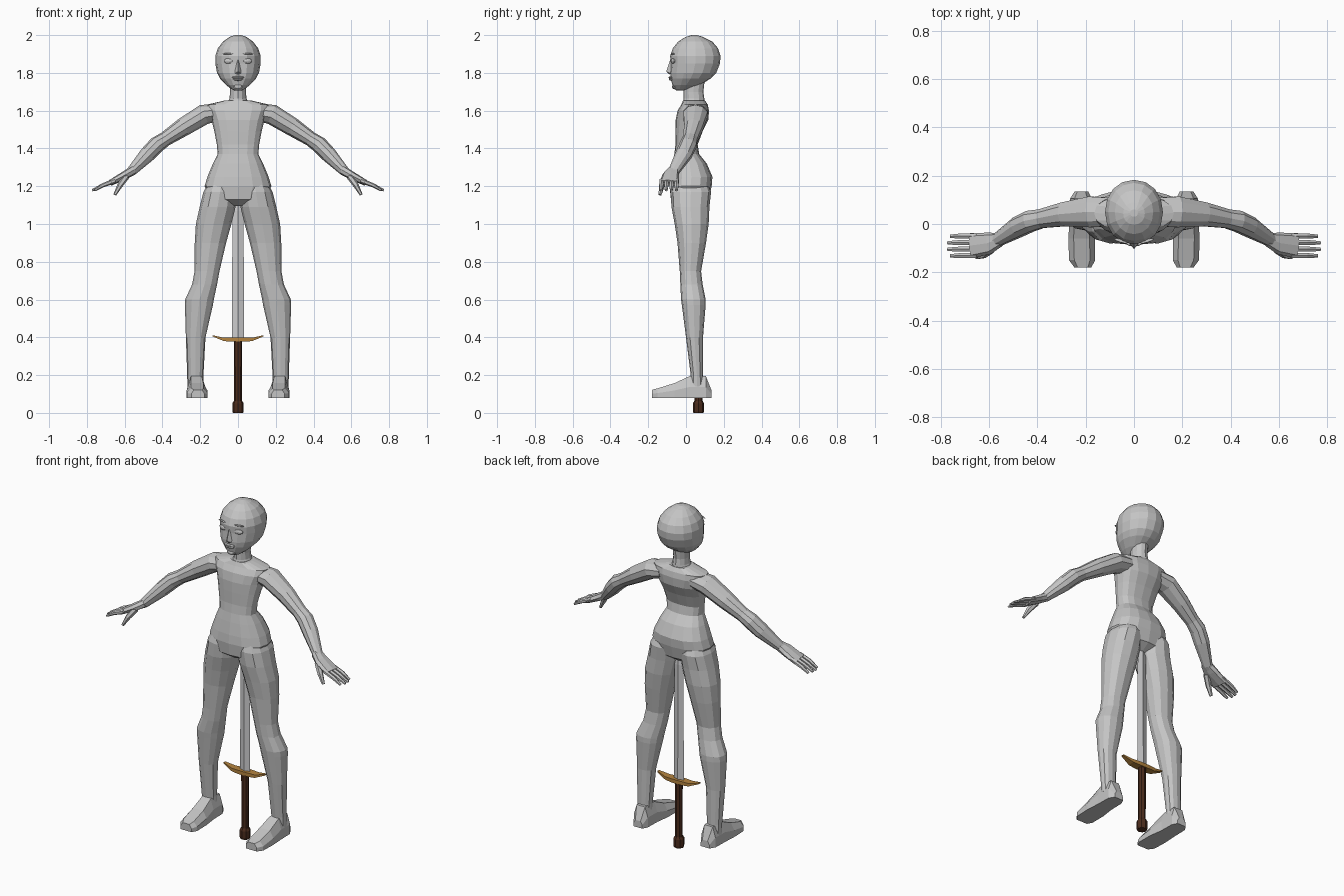
import bpy, bmesh, math
from mathutils import Vector as V


def material(name, rgb):
    m = bpy.data.materials.new(name)
    m.diffuse_color = (*rgb, 1)
    return m


SKIN = material("body grey", (0.56, 0.56, 0.56))
STEEL = material("blade grey", (0.6, 0.6, 0.61))
GOLD = material("guard gold", (0.46, 0.23, 0.05))
WOOD = material("grip brown", (0.07, 0.025, 0.012))


def finish(name, bm, mat):
    bmesh.ops.recalc_face_normals(bm, faces=bm.faces[:])
    me = bpy.data.meshes.new(name)
    bm.to_mesh(me)
    bm.free()
    me.materials.append(mat)
    ob = bpy.data.objects.new(name, me)
    bpy.context.collection.objects.link(ob)
    return ob


def skin(name, rings, mat, s=1):
    """Bridge a list of point rings and cap both ends; s=-1 mirrors in x."""
    bm = bmesh.new()
    loops = [[bm.verts.new((p[0] * s, p[1], p[2])) for p in r] for r in rings]
    n = len(loops[0])
    for a, b in zip(loops, loops[1:]):
        for i in range(n):
            j = (i + 1) % n
            bm.faces.new((a[i], a[j], b[j], b[i]))
    bm.faces.new(loops[0])
    bm.faces.new(loops[-1])
    return finish(name, bm, mat)


def oval(c, u, v, n, power=2.0):
    pts = []
    for i in range(n):
        a = 2 * math.pi * i / n
        x, y = math.sin(a), -math.cos(a)
        f = lambda t: math.copysign(abs(t) ** (2 / power), t) if abs(t) > 1e-6 else 0
        pts.append(V(c) + V(u) * f(x) + V(v) * f(y))
    return pts


def levels(rows, n, power=2.0):
    """Horizontal sections: z, centre x, half width, front y, back y."""
    return [oval((cx, (f + b) / 2, z), (hw, 0, 0), (0, (b - f) / 2, 0), n, power)
            for z, cx, hw, f, b in rows]


def tube(path, n, power=2.0):
    """Sections along a path: x, y, z, radius in y, radius across."""
    rings = []
    P = [V(p[:3]) for p in path]
    for i, p in enumerate(path):
        t = (P[min(i + 1, len(P) - 1)] - P[max(i - 1, 0)]).normalized()
        v = t.cross(V((0, 1, 0))).normalized()
        rings.append(oval(P[i], v.cross(t) * p[3], v * p[4], n, power))
    return rings


def hull(name, pts, mat):
    bm = bmesh.new()
    for p in pts:
        bm.verts.new(p)
    bmesh.ops.convex_hull(bm, input=bm.verts[:])
    return finish(name, bm, mat)


def ball(name, c, r, mat, rot=0):
    bm = bmesh.new()
    bmesh.ops.create_uvsphere(bm, u_segments=10, v_segments=6, radius=1)
    bmesh.ops.scale(bm, verts=bm.verts, vec=r)
    ob = finish(name, bm, mat)
    ob.location = c
    ob.rotation_euler.z = rot
    return ob


# Torso with pelvis, waist, chest and sloping shoulders
skin("torso", levels([
    (1.095, 0, .03, -.03, .07), (1.13, 0, .14, -.08, .12),
    (1.20, 0, .177, -.087, .136), (1.25, 0, .162, -.083, .14),
    (1.32, 0, .133, -.072, .11), (1.37, 0, .108, -.062, .07),
    (1.42, 0, .112, -.056, .062), (1.49, 0, .125, -.056, .088),
    (1.55, 0, .14, -.055, .118), (1.60, 0, .162, -.045, .122),
    (1.632, 0, .165, -.025, .115), (1.655, 0, .065, -.015, .10)], 16, 2.4), SKIN)

# Neck and head
skin("neck", levels([(1.63, 0, .06, -.02, .10), (1.665, 0, .045, -.012, .097),
                     (1.70, 0, .042, -.012, .092), (1.77, 0, .044, -.012, .10)], 12), SKIN)
skin("head", levels([
    (1.708, 0, .02, -.052, -.01), (1.715, 0, .036, -.06, .03),
    (1.735, 0, .062, -.072, .075), (1.77, 0, .095, -.081, .13),
    (1.80, 0, .111, -.084, .16), (1.85, 0, .12, -.081, .18),
    (1.89, 0, .12, -.084, .183), (1.93, 0, .107, -.07, .17),
    (1.965, 0, .08, -.042, .14), (1.99, 0, .045, -.003, .09),
    (2.0, 0, .016, .03, .06)], 16, 2.1), SKIN)

# Face details
hull("nose", [(0, -.082, 1.875), (0, -.104, 1.808), (0, -.088, 1.792),
              (-.017, -.083, 1.797), (.017, -.083, 1.797), (0, -.07, 1.80),
              (-.012, -.07, 1.86), (.012, -.07, 1.86)], SKIN)
ball("upper_lip", (0, -.079, 1.776), (.036, .014, .007), SKIN)
ball("lower_lip", (0, -.077, 1.766), (.028, .014, .008), SKIN)
ball("chin", (0, -.062, 1.727), (.026, .013, .014), SKIN)

# Cross-section of a foot, flat below
SOLE = [(-1, 0), (-1, .5), (-.6, 1), (.6, 1), (1, .5), (1, 0)]

for s, side in ((-1, "left"), (1, "right")):
    ball(side + "_eye", (s * .052, -.068, 1.863), (.025, .01, .014), SKIN, s * .3)
    ball(side + "_brow", (s * .055, -.07, 1.901), (.03, .007, .004), SKIN, s * .3)

    # Leg
    skin(side + "_leg", levels([
        (.14, .225, .043, .025, .094), (.20, .226, .043, .025, .09),
        (.40, .224, .052, 0, .09), (.57, .207, .074, -.022, .104),
        (.60, .204, .076, -.026, .104), (.68, .177, .066, -.03, .088),
        (.75, .164, .066, -.033, .08), (.90, .146, .083, -.045, .106),
        (1.0, .129, .094, -.06, .12), (1.09, .108, .095, -.077, .124),
        (1.17, .095, .088, -.082, .133), (1.25, .08, .06, -.06, .10)], 12, 2.2), SKIN, s)

    # Foot
    skin(side + "_foot", [[(cx + a * hw, y, .08 + b * (top - .08)) for a, b in SOLE]
                          for y, cx, hw, top in (
        (.135, .218, .028, .12), (.105, .22, .045, .195), (.02, .22, .047, .195),
        (-.06, .217, .055, .158), (-.15, .215, .054, .13), (-.18, .212, .035, .122))],
        SKIN, s)

    # Arm from shoulder to wrist
    skin(side + "_arm", tube([
        (.10, .05, 1.592, .062, .045), (.18, .05, 1.58, .067, .054),
        (.29, .04, 1.513, .052, .049), (.385, .022, 1.45, .041, .039),
        (.43, .012, 1.42, .046, .044), (.48, -.012, 1.368, .045, .042),
        (.565, -.065, 1.278, .03, .026), (.58, -.072, 1.268, .03, .022)], 10), SKIN, s)

    # Hand, four fingers and thumb
    skin(side + "_palm", tube([
        (.555, -.065, 1.284, .029, .024), (.60, -.08, 1.258, .045, .022),
        (.675, -.09, 1.218, .052, .016)], 8, 2.6), SKIN, s)
    for k in range(4):
        y = -.049 - .027 * k
        tip = .772 - (.012 if k in (0, 3) else 0)
        skin(f"{side}_finger_{k + 1}", tube([
            (.65, y, 1.23, .012, .013), (.715, y - .001, 1.205, .0125, .011),
            (tip, y - .002, 1.178, .008, .006)], 6), SKIN, s)
    skin(side + "_thumb", tube([
        (.592, -.105, 1.252, .018, .018), (.625, -.128, 1.205, .016, .015),
        (.652, -.138, 1.155, .009, .008)], 6), SKIN, s)

# Sword standing point up on its pommel
Y = .066
skin("blade", [[(-w, Y, z), (0, Y - d, z), (w, Y, z), (0, Y + d, z)]
               for z, w, d in ((.39, .033, .011), (1.07, .029, .009), (1.13, .004, .003))], STEEL)
skin("guard", [[(x, Y - d, z - h), (x, Y + d, z - h), (x, Y + d, z + h), (x, Y - d, z + h)]
               for x, z, d, h in ((-.135, .408, .008, .003), (-.075, .389, .02, .009),
                                  (-.03, .388, .024, .011), (.03, .388, .024, .011),
                                  (.075, .389, .02, .009), (.135, .408, .008, .003))], GOLD)
skin("grip", levels([(.05, 0, .02, Y - .02, Y + .02),
                     (.38, 0, .021, Y - .021, Y + .021)], 8), WOOD)
skin("pommel", levels([(0, 0, .027, Y - .027, Y + .027), (.012, 0, .03, Y - .03, Y + .03),
                       (.05, 0, .03, Y - .03, Y + .03), (.064, 0, .022, Y - .022, Y + .022)], 8), WOOD)
